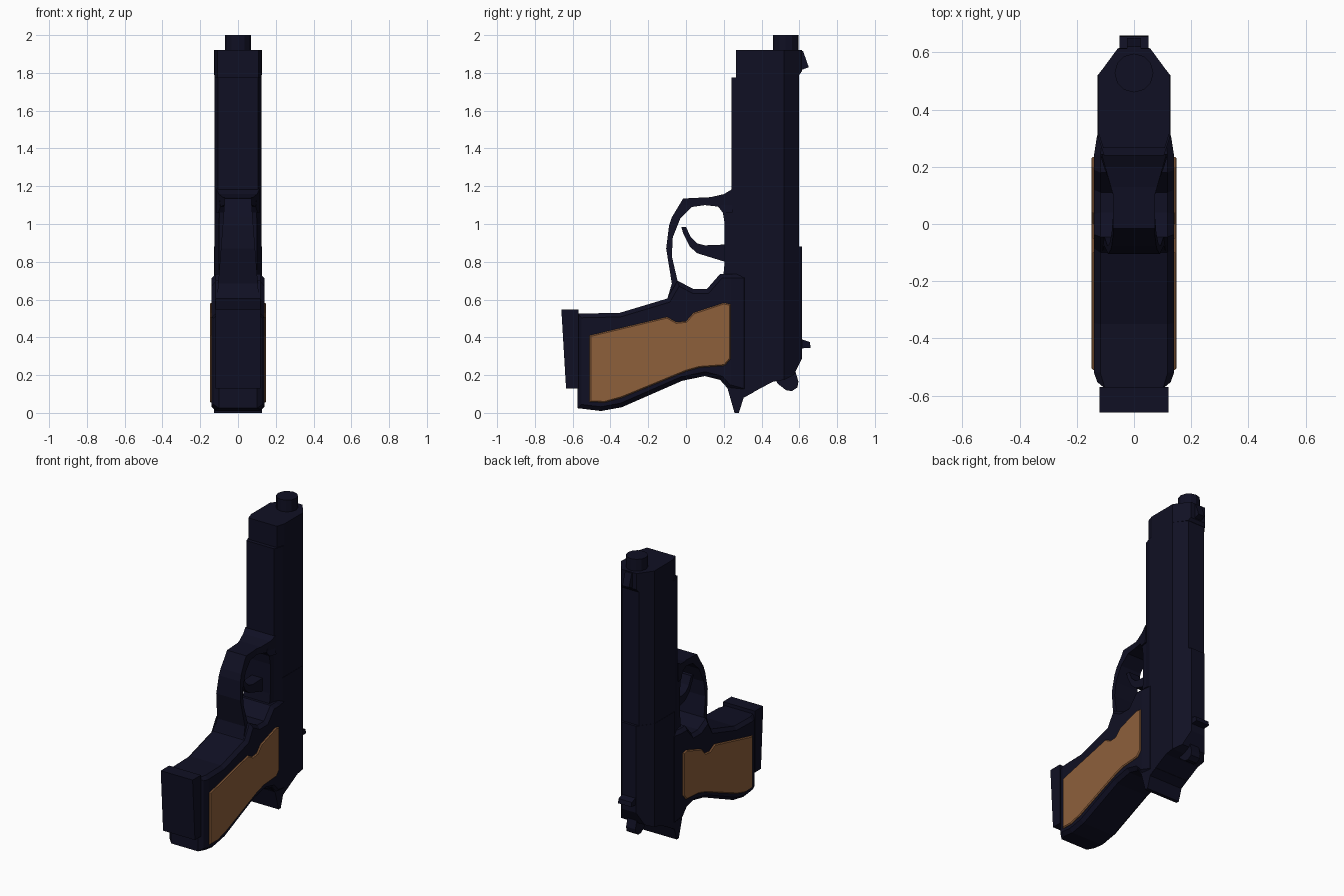
import bpy, bmesh, math
from mathutils import Vector


def material(name, rgb):
    m = bpy.data.materials.new(name)
    m.diffuse_color = (*rgb, 1)
    return m


STEEL = material("dark blue steel", (0.005, 0.005, 0.017))
WOOD = material("brown wood", (0.27, 0.115, 0.044))


def interp(table, v):
    if v <= table[0][0]:
        return table[0][1]
    for (a, fa), (b, fb) in zip(table, table[1:]):
        if v <= b:
            return fa + (fb - fa) * (v - a) / (b - a)
    return table[-1][1]


def prism(name, pts, half, mat=STEEL, bevel=0, tapers=(), centre=0):
    """Side profile (y, z) extruded across x; tapers scale the width along y (1) or z (2)."""
    bm = bmesh.new()
    face = bm.faces.new([bm.verts.new((-half, y, z)) for y, z in pts])
    ext = bmesh.ops.extrude_face_region(bm, geom=[face])
    for v in ext["geom"]:
        if isinstance(v, bmesh.types.BMVert):
            v.co.x = half
    bmesh.ops.recalc_face_normals(bm, faces=bm.faces[:])
    if bevel:
        rim = [e for e in bm.edges if abs(e.verts[0].co.x - e.verts[1].co.x) < 1e-5]
        bmesh.ops.bevel(bm, geom=rim, offset=bevel, segments=1, affect='EDGES', clamp_overlap=True)
    for axis, table in tapers:
        n = Vector((0, 0, 0))
        n[axis] = 1
        for v, _ in table:
            bmesh.ops.bisect_plane(bm, geom=bm.verts[:] + bm.edges[:] + bm.faces[:],
                                   plane_co=n * v, plane_no=n, dist=1e-5)
    for v in bm.verts:
        for axis, table in tapers:
            v.co.x *= interp(table, v.co[axis])
        v.co.x += centre
    bmesh.ops.recalc_face_normals(bm, faces=bm.faces[:])
    me = bpy.data.meshes.new(name)
    bm.to_mesh(me)
    bm.free()
    me.materials.append(mat)
    ob = bpy.data.objects.new(name, me)
    bpy.context.collection.objects.link(ob)
    return ob


# Slide: front half, muzzle collar and taller rear half, all with chamfered tops
slide_taper = (1, [(0.265, 0.86), (0.32, 1), (0.52, 1), (0.60, 0.5)])
prism("slide_front", [(0.265, 0.85), (0.598, 0.85), (0.598, 1.92), (0.265, 1.92)],
      0.125, tapers=[slide_taper])
prism("muzzle_collar", [(0.50, 1.79), (0.60, 1.79), (0.614, 1.81), (0.614, 1.92), (0.50, 1.92)],
      0.126, tapers=[(1, [(0.52, 1), (0.614, 0.45)])])
prism("slide_rear", [(0.30, 0.08), (0.46, 0.165), (0.52, 0.175), (0.57, 0.20), (0.615, 0.29),
                     (0.615, 0.88), (0.30, 0.88)],
      0.127, tapers=[(1, [(0.52, 1), (0.615, 0.42)])])

# Sights
prism("front_sight", [(0.58, 1.92), (0.62, 1.915), (0.65, 1.83), (0.61, 1.815), (0.58, 1.82)], 0.025)
prism("rear_sight", [(0.59, 0.34), (0.66, 0.345), (0.655, 0.375), (0.61, 0.39), (0.59, 0.39)], 0.05)

# Barrel end
bpy.ops.mesh.primitive_cylinder_add(vertices=12, radius=0.068, depth=0.2, location=(0, 0.528, 1.90))
barrel = bpy.context.object
barrel.name = "barrel"
barrel.data.materials.append(STEEL)

# Frame under the slide
prism("frame_rail", [(0.195, 0.70), (0.205, 0.80), (0.205, 1.0), (0.195, 1.06), (0.17, 1.095),
                     (0.20, 1.155), (0.24, 1.18), (0.24, 1.775), (0.32, 1.775), (0.32, 0.70)],
      0.125, tapers=[(1, [(0.17, 0.76), (0.24, 0.84), (0.30, 1)])])

# Grip frame, narrowing at the base and where it meets the slide
prism("grip_frame", [(-0.575, 0.525), (-0.35, 0.53), (-0.10, 0.605), (-0.045, 0.70), (0.04, 0.655),
                     (0.11, 0.655), (0.18, 0.735), (0.33, 0.735), (0.33, 0.10), (0.22, 0.13),
                     (0.18, 0.175), (0.10, 0.195), (-0.02, 0.17), (-0.34, 0.03), (-0.45, 0.01),
                     (-0.575, 0.025)],
      0.14, bevel=0.022, tapers=[(1, [(-0.575, 0.86), (-0.52, 1), (0.24, 1), (0.33, 0.9)])])

# Pointed tang at the back of the grip
prism("grip_tang", [(0.18, 0.18), (0.22, 0.13), (0.257, 0.0), (0.28, 0.0), (0.305, 0.08),
                    (0.36, 0.11), (0.36, 0.25)], 0.126)

# Magazine floor plate
prism("magazine_base", [(-0.66, 0.548), (-0.57, 0.548), (-0.57, 0.13), (-0.635, 0.13)], 0.12)

# Trigger guard: outer path, then inner path back
prism("trigger_guard", [(-0.10, 0.60), (-0.075, 0.685), (-0.105, 0.87), (-0.09, 0.99), (-0.075, 1.035),
                        (-0.015, 1.135), (0.13, 1.142), (0.20, 1.158), (0.245, 1.185),
                        (0.245, 1.06), (0.195, 1.06), (0.17, 1.092), (0.10, 1.10), (0.03, 1.09),
                        (-0.03, 1.03), (-0.07, 0.93), (-0.075, 0.83), (-0.045, 0.70), (0.0, 0.62)],
      0.11, tapers=[(2, [(0.62, 1), (1.10, 0.66)]), (1, [(0.10, 1), (0.24, 1.55)])])

# Trigger
prism("trigger", [(-0.025, 0.985), (0.0, 0.985), (0.025, 0.93), (0.06, 0.897), (0.10, 0.887),
                  (0.23, 0.892), (0.23, 0.80), (0.20, 0.802), (0.06, 0.845), (0.02, 0.88),
                  (-0.015, 0.95)], 0.04)

# Hammer
prism("hammer", [(0.46, 0.20), (0.485, 0.155), (0.53, 0.12), (0.56, 0.115), (0.59, 0.135),
                 (0.595, 0.165), (0.585, 0.20), (0.57, 0.25)], 0.035)

# Wooden grip panels on both sides
panel = [(-0.51, 0.41), (-0.10, 0.508), (-0.05, 0.48), (0.0, 0.485), (0.04, 0.53), (0.20, 0.583),
         (0.235, 0.575), (0.235, 0.285), (0.205, 0.25), (0.07, 0.24), (0.0, 0.22), (-0.34, 0.08),
         (-0.43, 0.055), (-0.51, 0.058)]
for side, s in (("right", 1), ("left", -1)):
    prism("grip_panel_" + side, panel, 0.012, WOOD, bevel=0.006, centre=0.137 * s)
